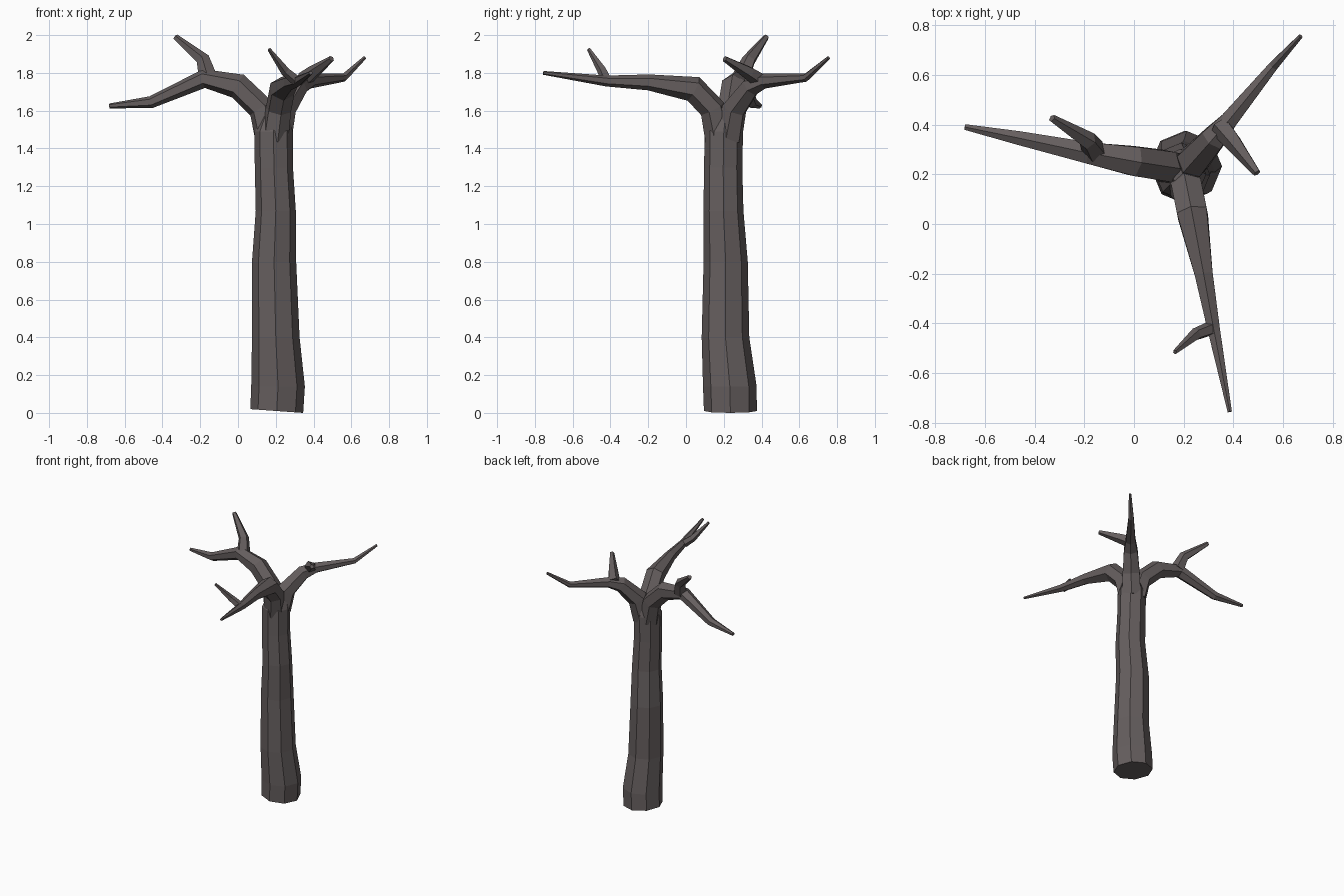
import bpy, bmesh, math
from mathutils import Vector

if "Cube" in bpy.data.objects:
    bpy.data.objects.remove(bpy.data.objects["Cube"])

bark = bpy.data.materials.new("grey_brown_bark")
bark.diffuse_color = (0.13, 0.112, 0.112, 1)
bark.use_nodes = True
bark.node_tree.nodes["Principled BSDF"].inputs["Base Color"].default_value = bark.diffuse_color


def skin(name, rings):
    """Joins equal-sized rings of points into a capped, flat-shaded tube."""
    bm = bmesh.new()
    loops = [[bm.verts.new(p) for p in ring] for ring in rings]
    n = len(loops[0])
    for a, b in zip(loops, loops[1:]):
        for i in range(n):
            j = (i + 1) % n
            bm.faces.new((a[i], a[j], b[j], b[i]))
    bm.faces.new(loops[0][::-1])
    bm.faces.new(loops[-1])
    bmesh.ops.recalc_face_normals(bm, faces=bm.faces)
    me = bpy.data.meshes.new(name)
    bm.to_mesh(me)
    bm.free()
    me.materials.append(bark)
    ob = bpy.data.objects.new(name, me)
    bpy.context.collection.objects.link(ob)


def limb(name, path, sides=6):
    """Tapered limb along (x, y, z, radius) points."""
    pts = [Vector(p[:3]) for p in path]
    span = pts[-1] - pts[0]
    side = Vector((-span.y, span.x, 0)).normalized()
    rings = []
    for k, p in enumerate(pts):
        t = Vector()
        if k > 0:
            t += (p - pts[k - 1]).normalized()
        if k < len(pts) - 1:
            t += (pts[k + 1] - p).normalized()
        t.normalize()
        u = (side - t * side.dot(t)).normalized()
        v = t.cross(u)
        r = path[k][3]
        rings.append([p + (u * math.cos(a) + v * math.sin(a)) * r
                      for a in (2 * math.pi * (i + 0.5) / sides for i in range(sides))])
    skin(name, rings)


# Trunk: eight-sided, gently wobbling, rows are x, y, z, radius
trunk = [(0.205, 0.235, 0.0, 0.14), (0.212, 0.232, 0.14, 0.142), (0.2, 0.209, 0.40, 0.126),
         (0.191, 0.21, 0.80, 0.117), (0.2, 0.198, 1.07, 0.106), (0.19, 0.197, 1.30, 0.101),
         (0.188, 0.2, 1.49, 0.102), (0.2, 0.215, 1.62, 0.055)]
rings = []
for k, (x, y, z, r) in enumerate(trunk):
    ring = []
    for i in range(8):
        a = math.pi * i / 4
        tilt = 0.01 * (1 - math.cos(a)) if k == 0 else 0   # slanted foot
        ring.append((x + r * math.cos(a), y + r * math.sin(a), z + tilt))
    rings.append(ring)
skin("trunk", rings)

# Main branches
limb("left_branch", [(0.165, 0.22, 1.45, 0.075), (0.125, 0.235, 1.61, 0.07), (0.0, 0.253, 1.73, 0.068),
                     (-0.18, 0.285, 1.77, 0.05), (-0.46, 0.345, 1.645, 0.032), (-0.68, 0.39, 1.625, 0.013)])
limb("front_branch", [(0.195, 0.175, 1.45, 0.075), (0.215, 0.14, 1.61, 0.07), (0.235, 0.04, 1.715, 0.07),
                      (0.28, -0.2, 1.75, 0.042), (0.32, -0.42, 1.757, 0.029), (0.385, -0.755, 1.80, 0.01)])
limb("back_branch", [(0.21, 0.225, 1.45, 0.075), (0.24, 0.255, 1.61, 0.07), (0.32, 0.345, 1.73, 0.056),
                     (0.38, 0.415, 1.757, 0.04), (0.56, 0.635, 1.775, 0.022), (0.67, 0.755, 1.88, 0.01)])

# Twigs
limb("left_twig", [(-0.16, 0.295, 1.78, 0.05), (-0.185, 0.335, 1.87, 0.038), (-0.33, 0.425, 1.99, 0.016)], 5)
limb("front_twig", [(0.31, -0.42, 1.76, 0.03), (0.25, -0.443, 1.81, 0.026), (0.165, -0.515, 1.925, 0.01)], 5)
limb("back_twig", [(0.345, 0.395, 1.76, 0.045), (0.395, 0.335, 1.80, 0.038), (0.495, 0.205, 1.875, 0.016)], 5)
